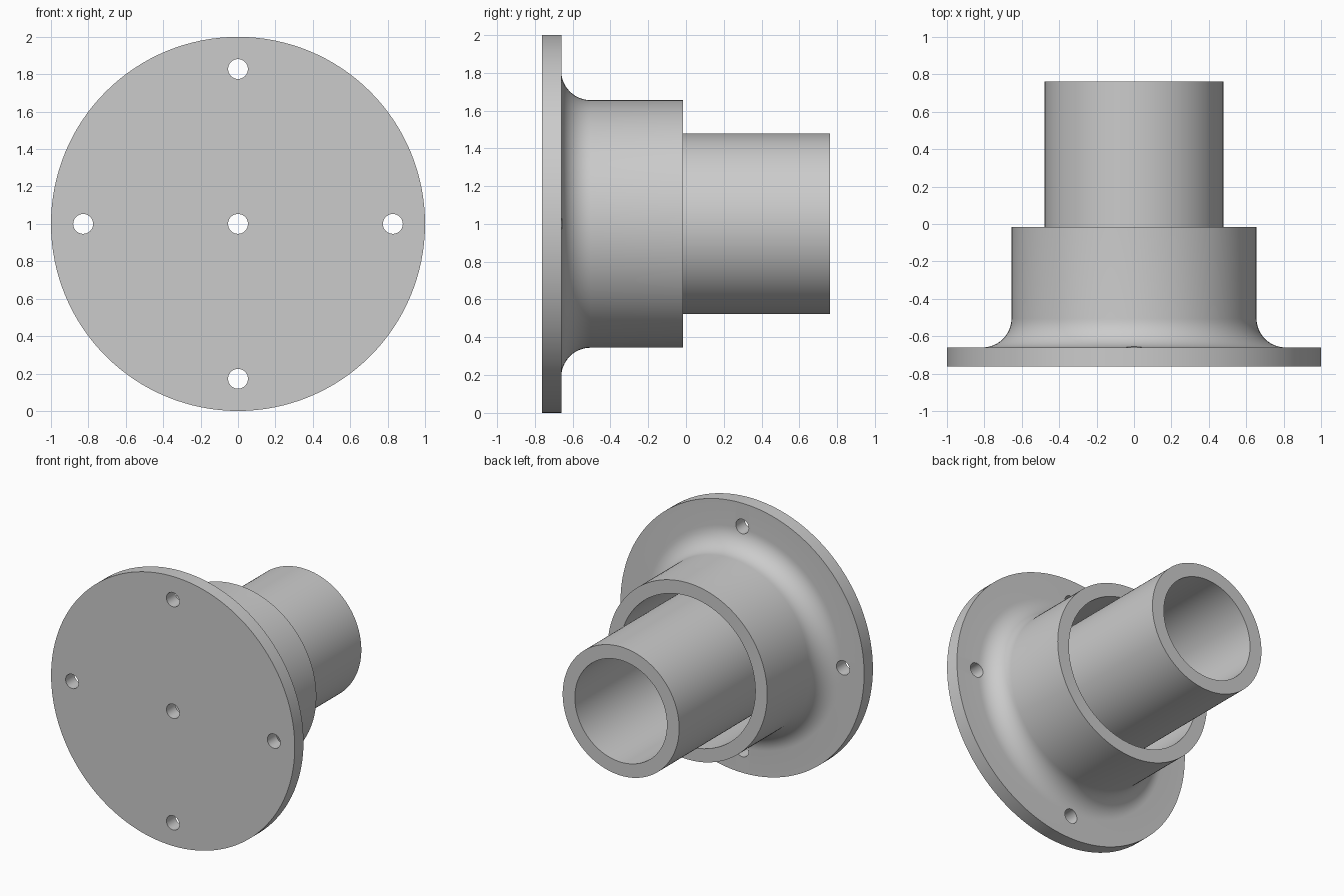
import bpy, bmesh
from math import pi, sin, cos, radians
from mathutils import Matrix, Vector

if "Cube" in bpy.data.objects:
    bpy.data.objects.remove(bpy.data.objects["Cube"])

AXIS = Vector((0, 0, 1))          # centre line runs along y at z = 1
SEGMENTS = 128
FRONT, BACK = -0.763, 0.763
PLATE = -0.66                     # rear face of the flange plate
COLLAR_END = -0.017
COLLAR_R, FILLET, HOLE_R, BOLT_R = 0.655, 0.155, 0.053, 0.828

steel = bpy.data.materials.new("grey steel")
steel.use_nodes = True
steel.diffuse_color = (0.6, 0.6, 0.6, 1)
steel.node_tree.nodes["Principled BSDF"].inputs["Base Color"].default_value = (0.6, 0.6, 0.6, 1)


def add_object(name, bm):
    bmesh.ops.recalc_face_normals(bm, faces=bm.faces)
    mesh = bpy.data.meshes.new(name)
    bm.to_mesh(mesh)
    bm.free()
    obj = bpy.data.objects.new(name, mesh)
    bpy.context.collection.objects.link(obj)
    mesh.materials.append(steel)
    return obj


def lathe(name, profile):
    """Spin a closed (radius, y) profile around the centre line."""
    bm = bmesh.new()
    verts = [bm.verts.new((r, y, 1)) for r, y in profile]
    edges = [bm.edges.new((v, verts[i - 1])) for i, v in enumerate(verts)]
    bmesh.ops.spin(bm, geom=verts + edges, cent=AXIS, axis=(0, 1, 0),
                   angle=2 * pi, steps=SEGMENTS, use_merge=True)
    bmesh.ops.remove_doubles(bm, verts=bm.verts, dist=1e-5)
    return add_object(name, bm)


def smooth(obj):
    bpy.ops.object.select_all(action='DESELECT')
    obj.select_set(True)
    bpy.context.view_layer.objects.active = obj
    bpy.ops.object.shade_smooth_by_angle(angle=radians(30))


# Flange plate with a centre hole, filleted from the plate up into the open collar
fillet = [(COLLAR_R + FILLET * (1 - sin(a)), PLATE + FILLET * (1 - cos(a)))
          for a in (pi / 2 * i / 12 for i in range(13))]
flange = lathe("flange_and_collar", [
    (HOLE_R, FRONT), (1, FRONT), (1, PLATE), *fillet,
    (COLLAR_R, COLLAR_END), (0.557, COLLAR_END),
    (0.557, PLATE), (HOLE_R, PLATE)])

# Four bolt holes around the plate
bm = bmesh.new()
for i in range(4):
    a = i * pi / 2
    place = (Matrix.Translation((BOLT_R * cos(a), PLATE, 1 + BOLT_R * sin(a)))
             @ Matrix.Rotation(pi / 2, 4, 'X'))
    bmesh.ops.create_cone(bm, cap_ends=True, segments=48, radius1=HOLE_R,
                          radius2=HOLE_R, depth=0.5, matrix=place)
cutter = add_object("bolt_hole_cutter", bm)
cutter.hide_render = True
cut = flange.modifiers.new("bolt_holes", 'BOOLEAN')
cut.operation, cut.solver, cut.object = 'DIFFERENCE', 'EXACT', cutter
bpy.context.view_layer.objects.active = flange
bpy.ops.object.modifier_apply(modifier=cut.name)
bpy.data.objects.remove(cutter)
smooth(flange)

# Inner tube, seated slightly into the plate
tube = lathe("inner_tube", [
    (0.478, PLATE - 0.02), (0.478, BACK), (0.378, BACK), (0.378, PLATE - 0.02)])
smooth(tube)
